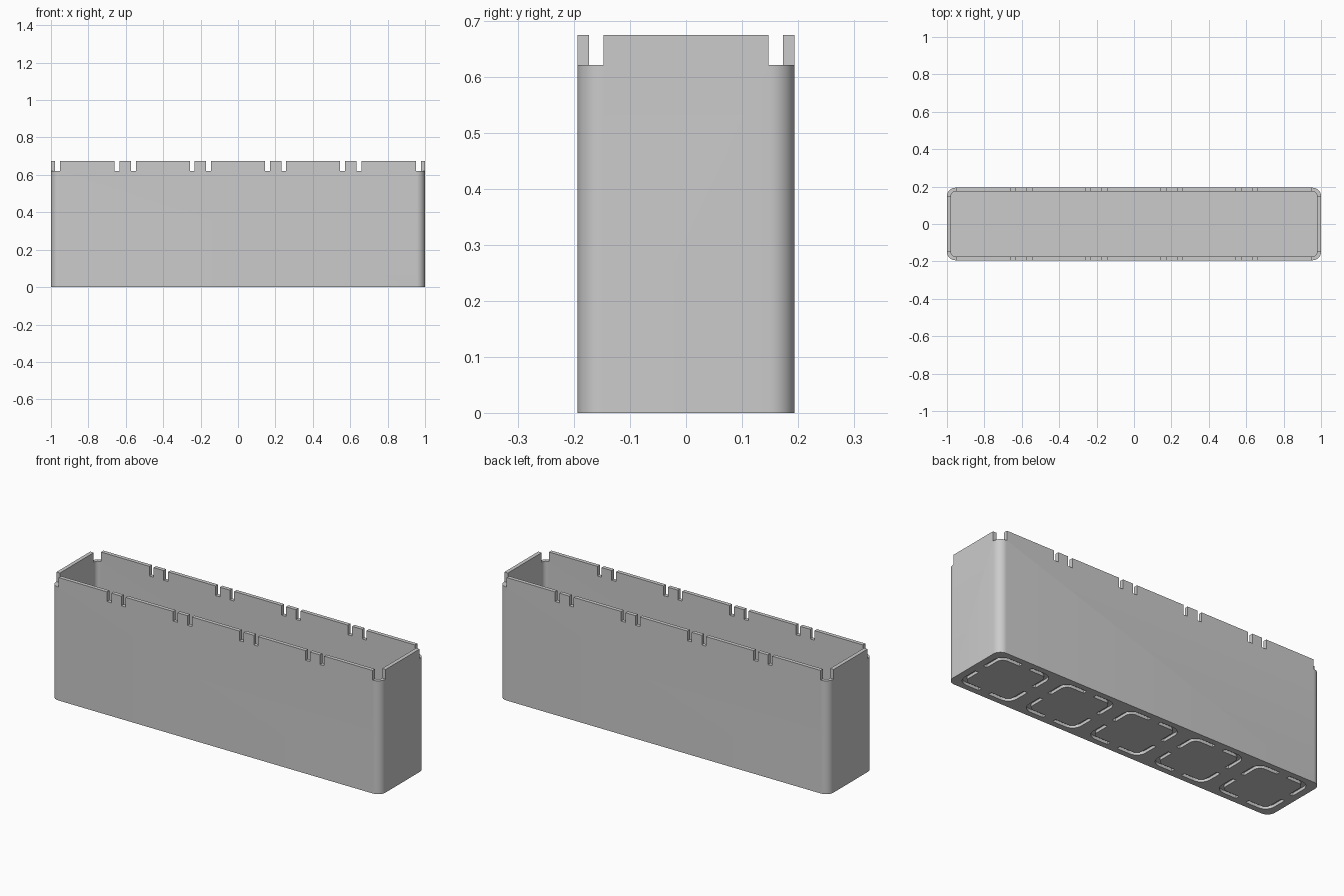
import bpy
import bmesh
from math import cos, sin, pi

cube = bpy.data.objects.get("Cube")
if cube:
    bpy.data.objects.remove(cube, do_unlink=True)

HX, HY, HEIGHT = 1.0, 0.194, 0.675   # outer half sizes and height
WALL, FLOOR = 0.021, 0.035
NOTCH_Z = 0.622
PITCH = 0.4                          # spacing of the five cells


def arc(cx, cy, r, start, steps=10):
    """Quarter circle, counter-clockwise."""
    return [(cx + r * cos(start + pi / 2 * i / steps),
             cy + r * sin(start + pi / 2 * i / steps)) for i in range(steps + 1)]


def rounded_rect(hx, hy, r):
    pts = []
    for k, (sx, sy) in enumerate([(1, 1), (-1, 1), (-1, -1), (1, -1)]):
        pts += arc(sx * (hx - r), sy * (hy - r), r, k * pi / 2)
    return pts


def rect(x0, x1, y0, y1):
    return [(x0, y0), (x1, y0), (x1, y1), (x0, y1)]


def prisms(name, outlines, z0, z1):
    """One object made of vertical prisms over the given outlines."""
    bm = bmesh.new()
    for pts in outlines:
        face = bm.faces.new([bm.verts.new((x, y, z0)) for x, y in pts])
        new = bmesh.ops.extrude_face_region(bm, geom=[face])["geom"]
        bmesh.ops.translate(bm, vec=(0, 0, z1 - z0),
                            verts=[g for g in new if isinstance(g, bmesh.types.BMVert)])
    bmesh.ops.recalc_face_normals(bm, faces=bm.faces)
    mesh = bpy.data.meshes.new(name)
    bm.to_mesh(mesh)
    bm.free()
    obj = bpy.data.objects.new(name, mesh)
    bpy.context.collection.objects.link(obj)
    return obj


def cut(target, cutter):
    cutter.hide_render = True
    mod = target.modifiers.new("cut", "BOOLEAN")
    mod.operation, mod.solver, mod.object = "DIFFERENCE", "EXACT", cutter
    bpy.context.view_layer.objects.active = target
    bpy.ops.object.modifier_apply(modifier=mod.name)
    bpy.data.objects.remove(cutter, do_unlink=True)


# Hollow box with rounded upright corners
box = prisms("planter_box", [rounded_rect(HX, HY, 0.045)], 0, HEIGHT)
cut(box, prisms("cavity_cutter", [rounded_rect(HX - WALL, HY - WALL, 0.024)], FLOOR, 1))

# Rim notches: a pair at each cell joint, and one at each corner
notches = []
for joint in (-1.5, -0.5, 0.5, 1.5):
    for side in (-1, 1):
        x = joint * PITCH * 1.005 + side * 0.0435
        notches.append(rect(x - 0.013, x + 0.013, -0.3, 0.3))
for sx in (-1, 1):
    for sy in (-1, 1):
        xs, ys = sorted((sx * 0.953, sx * 1.1)), sorted((sy * 0.147, sy * 0.3))
        notches.append(rect(*xs, *ys))
cut(box, prisms("notch_cutter", notches, NOTCH_Z, 1))

# Underside grooves: four rounded corner channels under each cell
OUT, IN, RAD, GAP = 0.162, 0.14, 0.055, 0.03
c = OUT - RAD
channel = ([(OUT, GAP)] + arc(c, c, RAD, 0) + [(GAP, OUT), (GAP, IN)]
           + arc(c, c, IN - c, 0)[::-1] + [(IN, GAP)])
grooves = [[(cell * PITCH + sx * x, sy * y) for x, y in channel]
           for cell in range(-2, 3) for sx in (-1, 1) for sy in (-1, 1)]
cut(box, prisms("groove_cutter", grooves, -0.1, 0.016))

# Single grey material
grey = bpy.data.materials.new("plain_grey")
grey.use_nodes = True
colour = (0.6, 0.6, 0.6, 1)
grey.diffuse_color = colour
grey.node_tree.nodes["Principled BSDF"].inputs["Base Color"].default_value = colour
box.data.materials.clear()
box.data.materials.append(grey)
for poly in box.data.polygons:
    poly.material_index = 0

# Smooth corners, sharp edges
bpy.ops.object.select_all(action="DESELECT")
box.select_set(True)
bpy.context.view_layer.objects.active = box
bpy.ops.object.shade_smooth_by_angle(angle=pi / 6)
